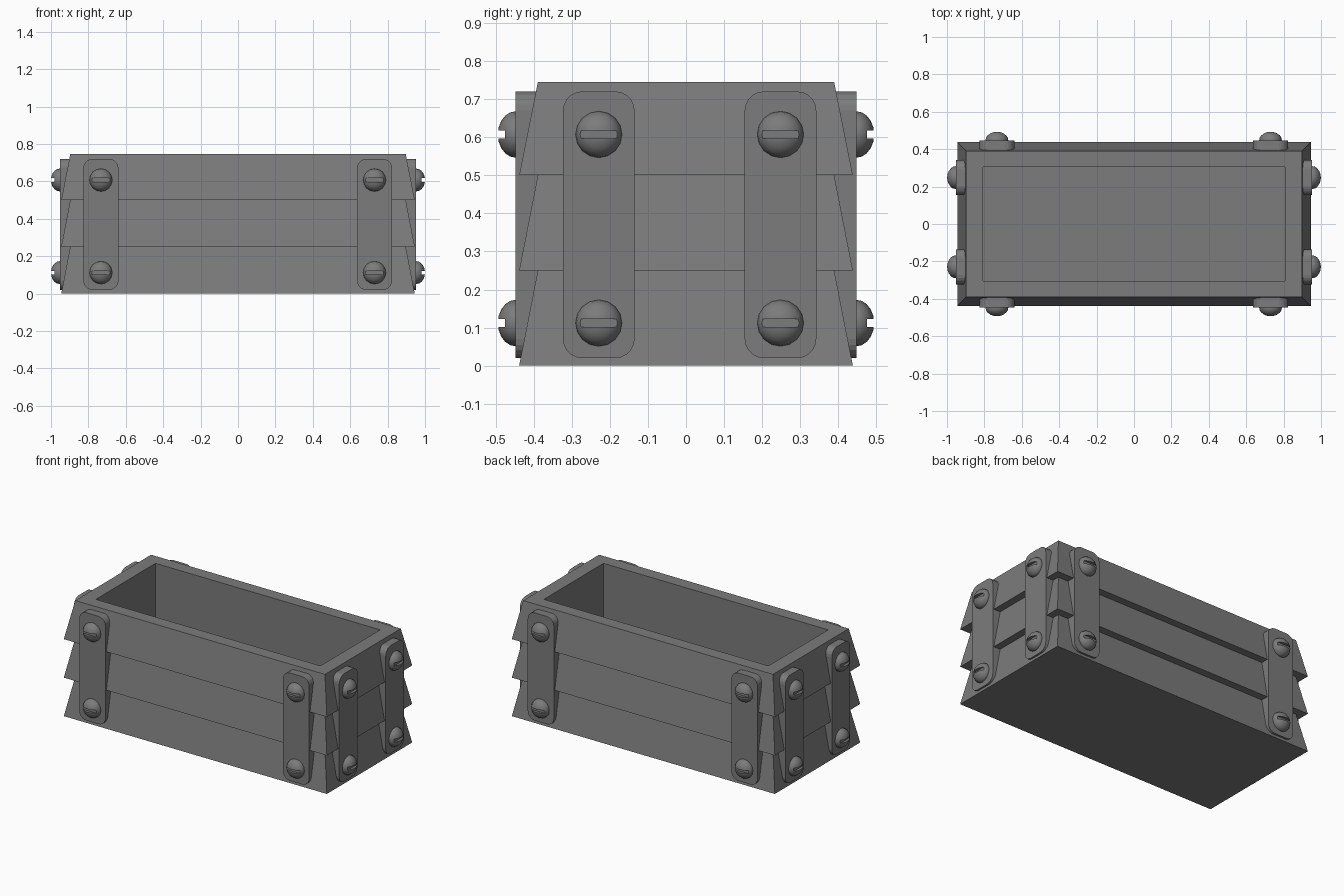
import bpy, bmesh
from math import radians, cos, sin
from mathutils import Matrix, Vector

cube = bpy.data.objects.get("Cube")
if cube:
    bpy.data.objects.remove(cube, do_unlink=True)

grey = bpy.data.materials.new("dark grey")
grey.use_nodes = True
grey.diffuse_color = (0.2, 0.2, 0.2, 1)
grey.node_tree.nodes["Principled BSDF"].inputs["Base Color"].default_value = (0.2, 0.2, 0.2, 1)


def finish_mesh(bm, name):
    bmesh.ops.recalc_face_normals(bm, faces=bm.faces)
    mesh = bpy.data.meshes.new(name)
    bm.to_mesh(mesh)
    bm.free()
    mesh.materials.append(grey)
    return mesh


def add_object(name, mesh, matrix=Matrix()):
    obj = bpy.data.objects.new(name, mesh)
    bpy.context.collection.objects.link(obj)
    obj.matrix_world = matrix
    return obj


# Planter box: three flared tiers, then the rim and the hollow inside
TIERS = [0, 0.25, 0.5, 0.745]
rings = []
for low, high in zip(TIERS, TIERS[1:]):
    rings += [(0.945, 0.438, low), (0.897, 0.389, high)]
rings += [(0.807, 0.306, 0.745), (0.807, 0.306, 0.08)]
bm = bmesh.new()
loops = [[bm.verts.new((sx * x, sy * y, z))
          for sx, sy in ((-1, -1), (1, -1), (1, 1), (-1, 1))] for x, y, z in rings]
for a, b in zip(loops, loops[1:]):
    for i in range(4):
        j = (i + 1) % 4
        bm.faces.new((a[i], a[j], b[j], b[i]))
bm.faces.new(loops[0])
bm.faces.new(loops[-1])
add_object("planter_box", finish_mesh(bm, "planter_box"))

# Strap: rounded plate, local z pointing out of the wall
WIDTH, HEIGHT, RADIUS, DEPTH = 0.188, 0.7, 0.05, 0.085
bm = bmesh.new()
outline = []
for k, (sx, sy) in enumerate(((1, 1), (-1, 1), (-1, -1), (1, -1))):
    for step in range(6):
        t = radians(90 * k + 18 * step)
        outline.append(bm.verts.new((sx * (WIDTH / 2 - RADIUS) + RADIUS * cos(t),
                                     sy * (HEIGHT / 2 - RADIUS) + RADIUS * sin(t), -DEPTH)))
base = bm.faces.new(outline)
top = bmesh.ops.extrude_face_region(bm, geom=[base], use_keep_orig=True)["geom"]
bmesh.ops.translate(bm, vec=(0, 0, DEPTH), verts=[v for v in top if isinstance(v, bmesh.types.BMVert)])
strap_mesh = finish_mesh(bm, "strap")

# Screw: flattened dome with a slot cut across it
bm = bmesh.new()
bmesh.ops.create_uvsphere(bm, u_segments=16, v_segments=10, radius=1)
bmesh.ops.scale(bm, vec=(0.061, 0.061, 0.047), verts=bm.verts)
cut = bmesh.ops.bisect_plane(bm, geom=bm.verts[:] + bm.edges[:] + bm.faces[:],
                             plane_co=(0, 0, -0.012), plane_no=(0, 0, -1), clear_outer=True)
bmesh.ops.holes_fill(bm, edges=[e for e in bm.edges if e.is_boundary])
screw = add_object("screw_blank", finish_mesh(bm, "screw_blank"))
bm = bmesh.new()
bmesh.ops.create_cube(bm, size=1, matrix=Matrix.Translation((0, 0, 0.053)) @ Matrix.Diagonal((0.2, 0.02, 0.05, 1)))
cutter = add_object("slot_cutter", finish_mesh(bm, "slot_cutter"))
cutter.hide_render = True
mod = screw.modifiers.new("slot", "BOOLEAN")
mod.operation = "DIFFERENCE"
mod.object = cutter
mod.solver = "EXACT"
depsgraph = bpy.context.evaluated_depsgraph_get()
screw_mesh = bpy.data.meshes.new_from_object(screw.evaluated_get(depsgraph))
for helper in (screw, cutter):
    bpy.data.objects.remove(helper, do_unlink=True)

# Straps and screws on every wall: turn, distance from centre, offsets along the wall
WALLS = {"front": (0, 0.447, (-0.733, 0.73)), "left": (90, 0.953, (-0.229, 0.248)),
         "back": (180, 0.447, (-0.73, 0.733)), "right": (270, 0.953, (-0.248, 0.229))}
screws = []
for wall, (turn, distance, offsets) in WALLS.items():
    frame = Matrix.Rotation(radians(turn), 4, "Z") @ Matrix.Translation((0, -distance, 0)) \
        @ Matrix.Rotation(radians(90), 4, "X")
    for n, offset in enumerate(offsets, 1):
        add_object(f"{wall}_strap_{n}", strap_mesh, frame @ Matrix.Translation((offset, 0.37, 0)))
        for level, z in (("lower", 0.112), ("upper", 0.607)):
            screws.append(add_object(f"{wall}_{level}_screw_{n}", screw_mesh,
                                     frame @ Matrix.Translation((offset, z, 0))))

# Smooth domes with crisp slots
bpy.ops.object.select_all(action="DESELECT")
screws[0].select_set(True)
bpy.context.view_layer.objects.active = screws[0]
bpy.ops.object.shade_smooth_by_angle(angle=radians(35))
